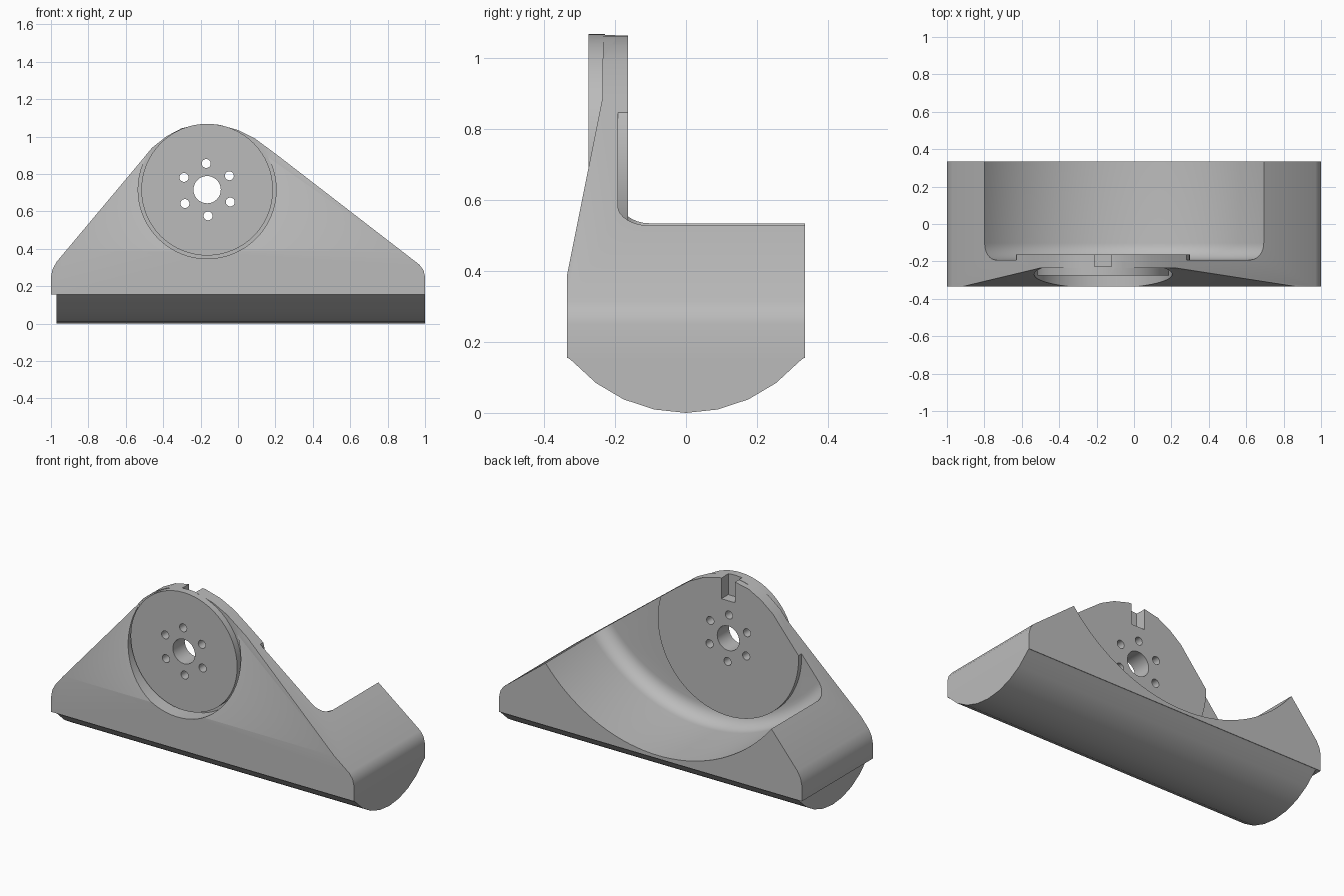
import bpy, bmesh, math
from mathutils import Matrix, Vector

cube = bpy.data.objects.get("Cube")
if cube:
    bpy.data.objects.remove(cube)

grey = bpy.data.materials.new("plain_grey")
grey.use_nodes = True
grey.diffuse_color = (0.5, 0.5, 0.5, 1)
grey.node_tree.nodes["Principled BSDF"].inputs["Base Color"].default_value = (0.5, 0.5, 0.5, 1)

HUB = (-0.165, 0.716)          # hub axis in x, z


def finish(name, bm):
    bmesh.ops.recalc_face_normals(bm, faces=bm.faces)
    mesh = bpy.data.meshes.new(name)
    bm.to_mesh(mesh)
    bm.free()
    mesh.materials.append(grey)
    obj = bpy.data.objects.new(name, mesh)
    bpy.context.scene.collection.objects.link(obj)
    return obj


def prism(name, points, start, end, axis="y"):
    """Extrude a profile: (x, z) along y, or (y, z) along x."""
    bm = bmesh.new()
    place = (lambda a, z, d: (a, d, z)) if axis == "y" else (lambda a, z, d: (d, a, z))
    face = bm.faces.new([bm.verts.new(place(a, z, start)) for a, z in points])
    top = bmesh.ops.extrude_face_region(bm, geom=[face])["geom"]
    move = Vector(place(0, 0, end - start))
    bmesh.ops.translate(bm, vec=move, verts=[v for v in top if isinstance(v, bmesh.types.BMVert)])
    return finish(name, bm)


def disc(name, centre, radius, start, end, sides=64, fillet=0):
    """Cylinder along y, with an optional rounded rim at its front end."""
    bm = bmesh.new()
    turn = Matrix.Translation((centre[0], (start + end) / 2, centre[1])) @ Matrix.Rotation(math.pi / 2, 4, "X")
    bmesh.ops.create_cone(bm, cap_ends=True, segments=sides, radius1=radius, radius2=radius,
                          depth=end - start, matrix=turn)
    if fillet:
        rim = [e for e in bm.edges if all(abs(v.co.y - start) < 1e-4 for v in e.verts)]
        bmesh.ops.bevel(bm, geom=rim, offset=fillet, segments=8, profile=0.5, affect="EDGES")
    return finish(name, bm)


def combine(target, tool, operation):
    mod = target.modifiers.new("combine", "BOOLEAN")
    mod.operation = operation
    mod.solver = "EXACT"
    mod.object = tool
    bpy.context.view_layer.objects.active = target
    bpy.ops.object.modifier_apply(modifier=mod.name)
    bpy.data.objects.remove(tool)


# Bracket silhouette
outline = [(-1, 0.155), (1, 0.155), (1, 0.25), (0.992, 0.285), (0.97, 0.315), (0.205, 0.905),
           (0.09, 0.99), (0, 1.035), (-0.1, 1.063), (-0.2, 1.066), (-0.3, 1.045),
           (-0.38, 1.003), (-0.46, 0.94), (-0.53, 0.855), (-0.97, 0.33), (-0.992, 0.29), (-1, 0.25)]
bracket = prism("bracket", outline, -0.335, 0.335)

# Sloping front
wedge = [(-0.335, 0.39), (-0.235, 0.89), (-0.235, 1.3), (-0.6, 1.3), (-0.6, 0.39)]
combine(bracket, prism("wedge_cutter", wedge, -1.2, 1.2, "x"), "DIFFERENCE")

# Scooped rear with a filleted inner corner
combine(bracket, disc("scoop_cutter", (-0.05, 1.135), 0.96, -0.192, 0.8, 128, 0.09), "DIFFERENCE")

# Round pad on the rear wall, trimmed to the silhouette
pad = disc("pad", HUB, 0.465, -0.21, -0.163, 96)
combine(pad, prism("pad_trim", outline, -0.5, 0.5), "INTERSECT")
combine(bracket, pad, "UNION")

# Front pocket and raised boss
combine(bracket, disc("pocket_cutter", HUB, 0.369, -0.6, -0.2345), "DIFFERENCE")
combine(bracket, disc("boss", HUB, 0.352, -0.275, -0.2), "UNION")

# Centre bore and ring of bolt holes
combine(bracket, disc("bore_cutter", HUB, 0.073, -0.6, 0.1, 32), "DIFFERENCE")
for i in range(6):
    a = math.radians(92 + 60 * i)
    spot = (HUB[0] + 0.14 * math.cos(a), HUB[1] + 0.14 * math.sin(a))
    combine(bracket, disc("bolt_cutter", spot, 0.024, -0.6, 0.1, 20), "DIFFERENCE")

# Key slot in the top of the rear face
slot = [(-0.21, 0.94), (-0.12, 0.94), (-0.12, 1.3), (-0.21, 1.3)]
combine(bracket, prism("slot_cutter", slot, -0.228, 0.1), "DIFFERENCE")

# Rounded underside
R = 0.425
angles = [math.radians(12.2 * k) for k in range(-4, 5)]
arc = [(R * math.sin(a), R - R * math.cos(a)) for a in angles]
rocker = prism("rocker", [(-0.335, 0.157)] + arc + [(0.335, 0.157)], -0.97, 1, "x")

for obj in (bracket, rocker):
    bpy.ops.object.select_all(action="DESELECT")
    obj.select_set(True)
    bpy.context.view_layer.objects.active = obj
    bpy.ops.object.shade_smooth_by_angle(angle=math.radians(30))
